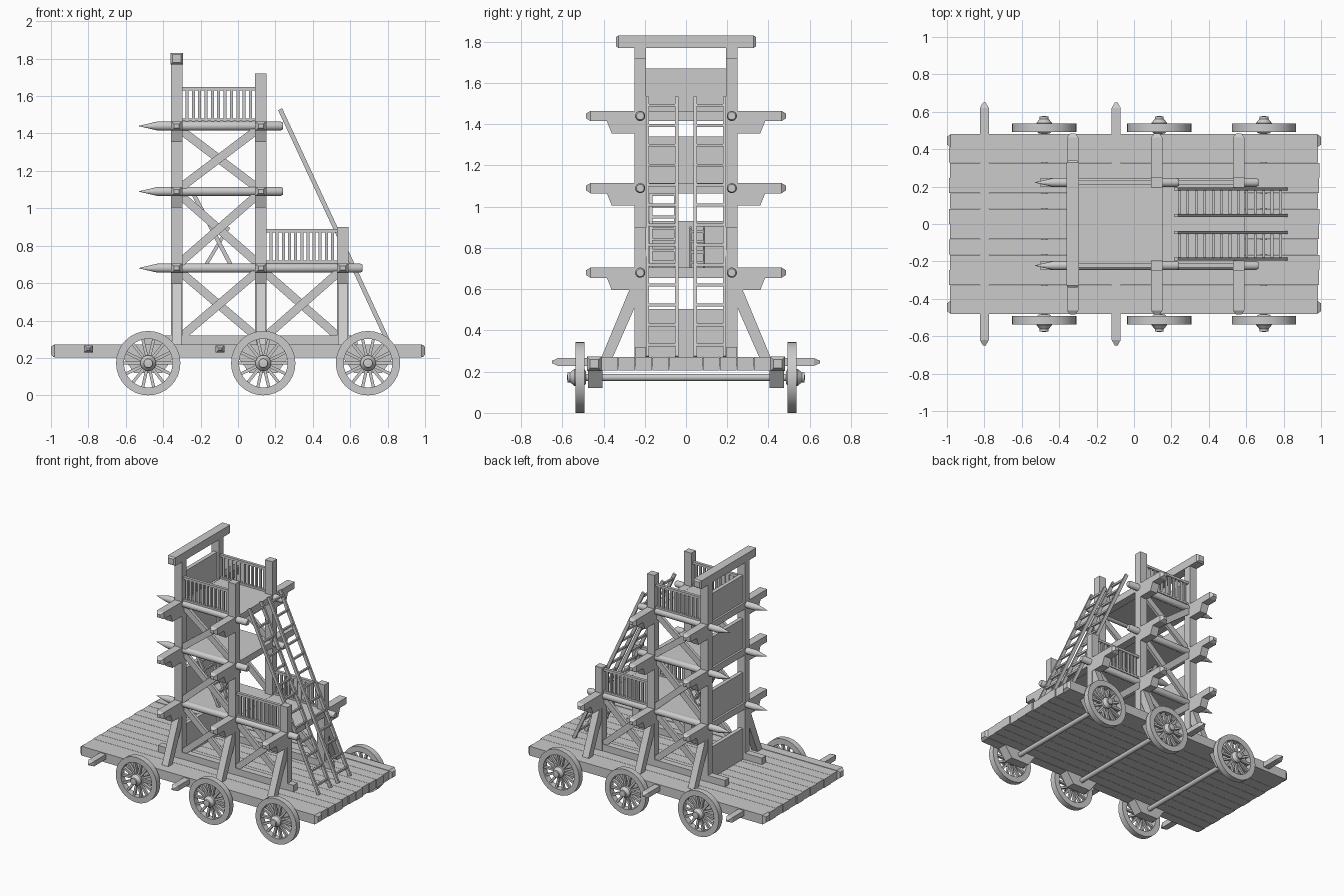
import bpy, bmesh, math
from mathutils import Vector as V

if "Cube" in bpy.data.objects:
    bpy.data.objects.remove(bpy.data.objects["Cube"])


def finish(name, bm, smooth=False):
    bmesh.ops.remove_doubles(bm, verts=bm.verts, dist=1e-5)
    bmesh.ops.recalc_face_normals(bm, faces=bm.faces)
    me = bpy.data.meshes.new(name)
    bm.to_mesh(me)
    bm.free()
    ob = bpy.data.objects.new(name, me)
    bpy.context.collection.objects.link(ob)
    if smooth:
        bpy.ops.object.select_all(action='DESELECT')
        bpy.context.view_layer.objects.active = ob
        ob.select_set(True)
        bpy.ops.object.shade_smooth_by_angle(angle=math.radians(35))
    return ob


def beam(name, p, q, w, h, start=(), end=(), n=4):
    """Bar from p to q; start/end are (inset, scale) pairs that taper the ends."""
    p, q = V(p), V(q)
    d = (q - p).normalized()
    length = (q - p).length
    ref = V((0, 1, 0)) if abs(d.y) < .9 else V((1, 0, 0))
    b = d.cross(ref).normalized()
    a = b.cross(d)
    stations = list(start or [(0, 1)]) + [(length - t, s) for t, s in (end or [(0, 1)])]
    r = math.sqrt(.5) if n == 4 else .5
    bm = bmesh.new()
    rings = []
    for t, s in stations:
        ring = []
        for i in range(n):
            ang = 2 * math.pi * (i + .5) / n
            ring.append(bm.verts.new(p + d * t + a * (w * s * r * math.cos(ang))
                                     + b * (h * s * r * math.sin(ang))))
        rings.append(ring)
    for r0, r1 in zip(rings, rings[1:]):
        for i in range(n):
            bm.faces.new((r0[i], r0[(i + 1) % n], r1[(i + 1) % n], r1[i]))
    bm.faces.new(rings[0])
    bm.faces.new(rings[-1])
    return finish(name, bm, n > 4)


def box(name, x0, x1, y0, y1, z0, z1):
    return beam(name, (x0, (y0 + y1) / 2, (z0 + z1) / 2), (x1, (y0 + y1) / 2, (z0 + z1) / 2),
                abs(y1 - y0), z1 - z0)


def prism(name, pts, vec):
    """Extrude a flat outline along vec."""
    bm = bmesh.new()
    f = bm.faces.new([bm.verts.new(p) for p in pts])
    g = bmesh.ops.extrude_face_region(bm, geom=[f])
    bmesh.ops.translate(bm, vec=vec, verts=[v for v in g['geom'] if isinstance(v, bmesh.types.BMVert)])
    return finish(name, bm)


def lathe(name, prof, x, z, closed, steps=32):
    """Spin (radius, y) profile round the wheel axis."""
    bm = bmesh.new()
    vs = [bm.verts.new((x + r, y, z)) for r, y in prof]
    es = [bm.edges.new(e) for e in zip(vs, vs[1:] + vs[:1] if closed else vs[1:])]
    bmesh.ops.spin(bm, geom=vs + es, cent=(x, 0, z), axis=(0, 1, 0), angle=2 * math.pi, steps=steps)
    return finish(name, bm, True)


CHAMFER = [(0, .6), (.02, 1)]
CH_END = [(.02, 1), (0, .6)]

# cart deck
for i in range(10):
    y = -.41 + .082 * i
    box('deck_plank', -.985 - .004 * (i % 2), .985 + .004 * (i % 3), y + .001, y + .081, .205, .27)
for s in (-1, 1):
    beam('deck_side_beam', (-1, s * .445, .238), (1, s * .445, .238), .07, .07, CHAMFER, CH_END)
for x in (-.8, -.095):
    beam('deck_cross_bar', (x, -.65, .247), (x, .65, .247), .048, .038,
         [(0, .3), (.03, 1)], [(.03, 1), (0, .3)])

# wheels, axles and bearing blocks
WZ = .172
for x in (-.48, .135, .695):
    beam('axle', (x, -.56, WZ), (x, .56, WZ), .036, .036, n=12)
    for s in (-1, 1):
        lathe('wheel_rim', [(.13, s * .493), (.172, s * .493), (.172, s * .537), (.13, s * .537)],
              x, WZ, True)
        lathe('wheel_hub', [(0, s * .485), (.03, s * .485), (.042, s * .495), (.042, s * .54),
                            (.024, s * .562), (.024, s * .574), (0, s * .578)], x, WZ, False, 20)
        for i in range(14):
            a = 2 * math.pi * i / 14
            c, k = math.cos(a), math.sin(a)
            beam('wheel_spoke', (x + .035 * c, s * .515, WZ + .035 * k),
                 (x + .135 * c, s * .515, WZ + .135 * k), .02, .016)
        prism('bearing_block', [(x - .14, s * .405, .21), (x - .075, s * .405, .12),
                                (x + .075, s * .405, .12), (x + .14, s * .405, .21)], (0, s * .07, 0))

# tower frame
BACK, MID, FRONT = -.328, .122, .56
LEVELS = ((.68, .665, (BACK, MID, FRONT)), (1.09, .24, (BACK, MID)), (1.44, .24, (BACK, MID)))
for s in (-1, 1):
    y = s * .222
    beam('ground_sill', (-.5, y, .295), (.64, y, .295), .05, .05)
    for x, top in ((BACK, 1.78), (MID, 1.72), (FRONT, .9)):
        beam('tower_post', (x, y, .27), (x, y, top), .055, .06)
        # slanted foot strut
        prism('foot_strut', [(x - .026, s * .41, .27), (x - .026, s * .355, .27),
                             (x - .026, s * .245, .52), (x - .026, s * .245, .62),
                             (x - .026, s * .265, .62)], (.052, 0, 0))
    for z, x1, posts in LEVELS:
        # spiked log rails
        beam('spiked_log', (-.53, y, z), (x1, y, z), .05, .05,
             [(0, .04), (.1, 1.0)], [(.012, 1), (0, .75)], n=12)
        for x in posts:
            prism('corbel', [(x - .03, s * .2, z - .022), (x - .03, s * .385, z - .022),
                             (x - .03, s * .36, z - .085), (x - .03, s * .2, z - .085)], (.06, 0, 0))
    # crossed braces
    for xa, xb, za, zb in ((BACK, MID, .31, .66), (MID, FRONT, .31, .66),
                           (BACK, MID, .71, 1.07), (BACK, MID, 1.11, 1.42)):
        beam('cross_brace', (xa + .02, y - .008, za), (xb - .02, y - .008, zb), .022, .045)
        beam('cross_brace', (xa + .02, y + .008, zb), (xb - .02, y + .008, za), .022, .045)
    # balustrades
    for xa, xb, z in ((BACK, MID, 1.465), (MID, FRONT, .705)):
        beam('fence_rail', (xa, y, z + .175), (xb, y, z + .175), .022, .018)
        beam('fence_rail', (xa, y, z + .008), (xb, y, z + .008), .022, .014)
        for i in range(11):
            x = xa + .055 + i * (xb - xa - .11) / 10
            beam('fence_baluster', (x, y, z), (x, y, z + .17), .014, .016)

# cross beams and floors
for z, x1, posts in LEVELS:
    for x in posts:
        beam('cross_beam', (x, -.485, z), (x, .485, z), .06, .05,
             [(0, .45), (.022, 1)], [(.022, 1), (0, .45)])
    box('floor', BACK - .03, posts[-1] + .03, -.22, .22, z - .012, z + .024)
beam('top_beam', (BACK, -.34, 1.8), (BACK, .34, 1.8), .066, .062,
     [(0, .7), (.012, 1)], [(.012, 1), (0, .7)])

# back parapet panels
for z0, z1 in ((.27, .505), (.7, .93), (1.11, 1.34), (1.46, 1.67)):
    box('back_panel', BACK - .015, BACK + .015, -.2, .2, z0, z1)


def ladder(name, x0, z0, x1, z1, ya, yb, rungs, w, h):
    for y in (ya, yb):
        beam(name + '_rail', (x0, y, z0), (x1, y, z1), w, h)
    for i in range(rungs):
        t = (i + .6) / rungs
        x, z = x0 + (x1 - x0) * t, z0 + (z1 - z0) * t
        beam(name + '_rung', (x, ya, z), (x, yb, z), .014, .014)


# siege ladders outside, small ones inside
for s in (-1, 1):
    ladder('outer_ladder', .81, .272, .225, 1.53, s * .045, s * .187, 13, .015, .024)
ladder('inner_ladder', -.04, .7, -.24, 1.08, -.17, -.05, 7, .014, .022)
ladder('short_ladder', -.17, .7, -.05, .9, .022, .088, 4, .01, .018)
